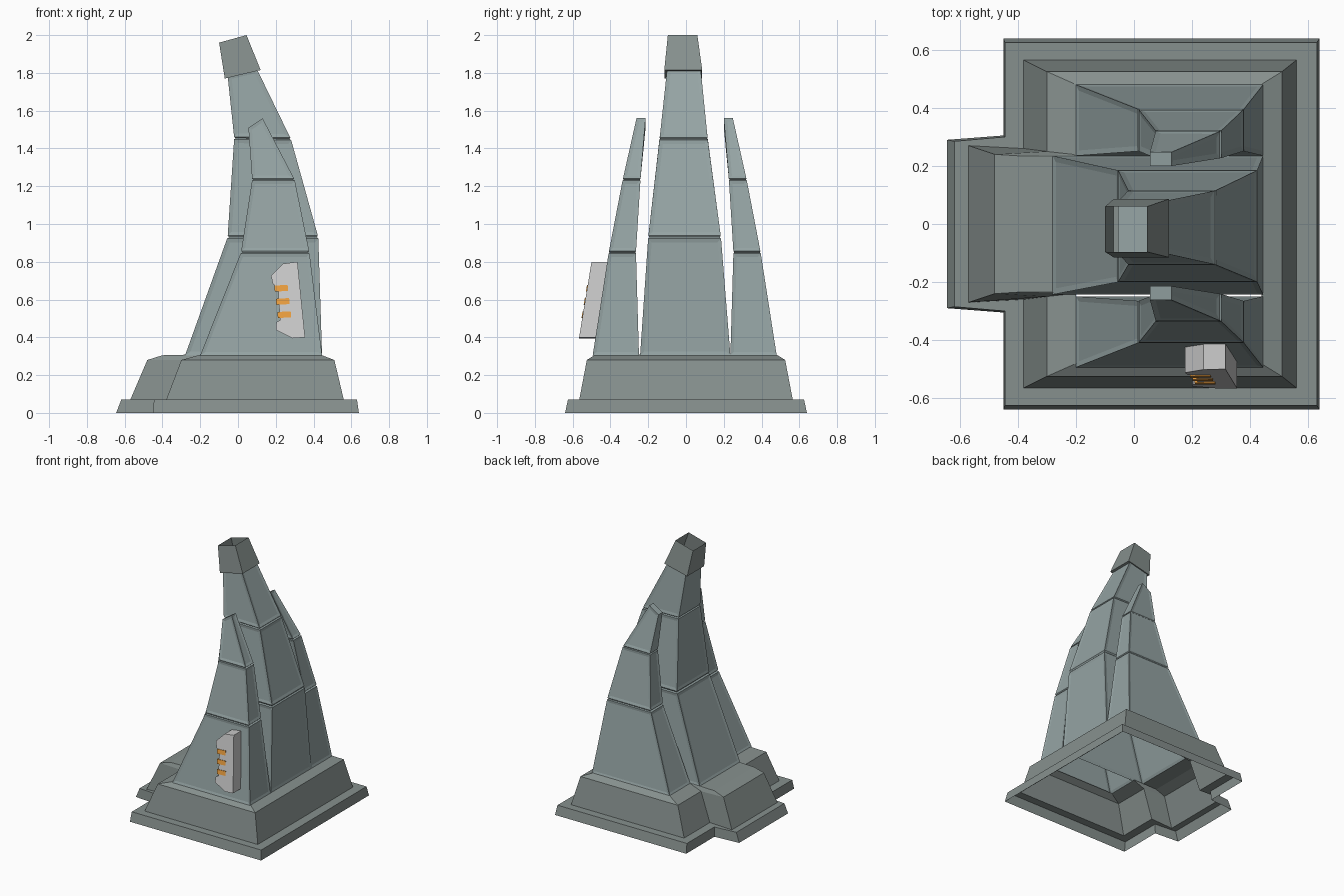
import bpy, bmesh
from mathutils import Vector

if "Cube" in bpy.data.objects:
    bpy.data.objects.remove(bpy.data.objects["Cube"])


def material(name, color):
    m = bpy.data.materials.new(name)
    m.diffuse_color = (*color, 1)
    m.use_nodes = True
    m.node_tree.nodes["Principled BSDF"].inputs["Base Color"].default_value = m.diffuse_color
    return m


STONE = material("slate", (0.30, 0.37, 0.37))
DARK = material("dark_slate", (0.24, 0.28, 0.27))
ORANGE = material("orange", (0.85, 0.35, 0.05))


def loft(name, loops, mat=None, top=False, bottom=False, panel=0):
    """Join closed counter-clockwise loops; optionally sink a panel in every large face."""
    bm = bmesh.new()
    rings = [[bm.verts.new(p) for p in loop] for loop in loops]
    n = len(rings[0])
    sides = []
    for a, b in zip(rings, rings[1:]):
        for i in range(n):
            j = (i + 1) % n
            sides.append(bm.faces.new((a[i], a[j], b[j], b[i])))
    if top:
        bm.faces.new(rings[-1])
    if bottom:
        bm.faces.new(rings[0][::-1])
    if panel:
        bm.normal_update()
        big = [f for f in sides if min(e.calc_length() for e in f.edges) > 0.045]
        bmesh.ops.inset_individual(bm, faces=big, thickness=panel, depth=-0.004,
                                   use_even_offset=True)
    me = bpy.data.meshes.new(name)
    bm.to_mesh(me)
    bm.free()
    ob = bpy.data.objects.new(name, me)
    bpy.context.collection.objects.link(ob)
    if mat:
        me.materials.append(mat)
    return ob


def section(xl, zl, xr, zr, y0, y1):
    return [Vector(p) for p in ((xl, y0, zl), (xr, y0, zr), (xr, y1, zr), (xl, y1, zl))]


def grooved(sections):
    """Add a narrow groove at each inner joint of a tapering tower."""
    rings = [sections[0]]
    for prev, cur, nxt in zip(sections, sections[1:], sections[2:]):
        c = sum(cur, Vector()) / 4
        rings.append([p.lerp(q, 0.012) for p, q in zip(cur, prev)])
        rings.append([p + (c - p).normalized() * 0.01 for p in cur])
        rings.append([p.lerp(q, 0.018) for p, q in zip(cur, nxt)])
    return rings + [sections[-1]]


# stepped base with a projecting block on the left side, open underneath
def outline(z, xl, xr, y, xp, yp, yi):
    half = [(xp, -yp), (xl, -yi), (xl, -y), (xr, -y)]
    return [(a, b, z) for a, b in half + [(a, -b) for a, b in half[::-1]]]


loft("base", [
    outline(0.00, -0.45, 0.64, 0.64, -0.645, 0.29, 0.305),
    outline(0.07, -0.445, 0.63, 0.625, -0.618, 0.285, 0.30),
    outline(0.07, -0.38, 0.56, 0.565, -0.57, 0.27, 0.26),
    outline(0.28, -0.30, 0.51, 0.525, -0.48, 0.24, 0.25),
    outline(0.305, -0.21, 0.445, 0.485, -0.40, 0.235, 0.24),
    outline(0.308, -0.20, 0.44, 0.48, -0.28, 0.235, 0.235),
], DARK)

# central tower
loft("central_tower", grooved([
    section(-0.28, 0.305, 0.445, 0.305, -0.243, 0.235),
    section(-0.055, 0.93, 0.425, 0.93, -0.20, 0.185),
    section(-0.02, 1.455, 0.28, 1.45, -0.14, 0.115),
    section(-0.055, 1.785, 0.10, 1.82, -0.10, 0.078),
]), STONE, top=True, panel=0.02)

# pair of side fins, mirrored about the tower's centre line
MID = -0.007
for name, s in (("front_fin", -1), ("back_fin", 1)):
    rows = [(-0.20, 0.305, 0.445, 0.305, 0.242, 0.487),
            (0.016, 0.85, 0.378, 0.85, 0.258, 0.402),
            (0.075, 1.235, 0.30, 1.235, 0.234, 0.328),
            (0.055, 1.51, 0.13, 1.56, 0.207, 0.255)]
    secs = [section(*r[:4], *sorted((MID + s * r[4], MID + s * r[5]))) for r in rows]
    loft(name, grooved(secs), STONE, top=True, panel=0.018)

# tilted hollow cap
loft("cap", [
    section(-0.07, 1.77, 0.12, 1.815, -0.115, 0.086),
    section(-0.10, 1.96, 0.045, 2.0, -0.096, 0.06),
], DARK, bottom=True)


# wall plate on the front fin, leaning with the fin's face
def face_y(z):
    return -0.50 - 0.165 * (0.80 - z)


plate = [(0.20, 0.44), (0.29, 0.395), (0.355, 0.40), (0.315, 0.80), (0.24, 0.79),
         (0.175, 0.725), (0.185, 0.68), (0.212, 0.665), (0.222, 0.49), (0.203, 0.48)]
loft("wall_plate", [[(x, face_y(z) + d, z) for x, z in plate] for d in (0.09, 0.0)],
     top=True, bottom=True)

# orange light bars in the plate's notch
for i, z in enumerate((0.66, 0.59, 0.52)):
    x = 0.195 + 0.008 * i
    bar = [(x, z - 0.018), (x + 0.07, z - 0.014), (x + 0.068, z + 0.018), (x - 0.002, z + 0.014)]
    loft(f"light_bar_{i + 1}", [[(a, face_y(b) + d, b) for a, b in bar] for d in (0.07, -0.004)],
         ORANGE, top=True, bottom=True)
